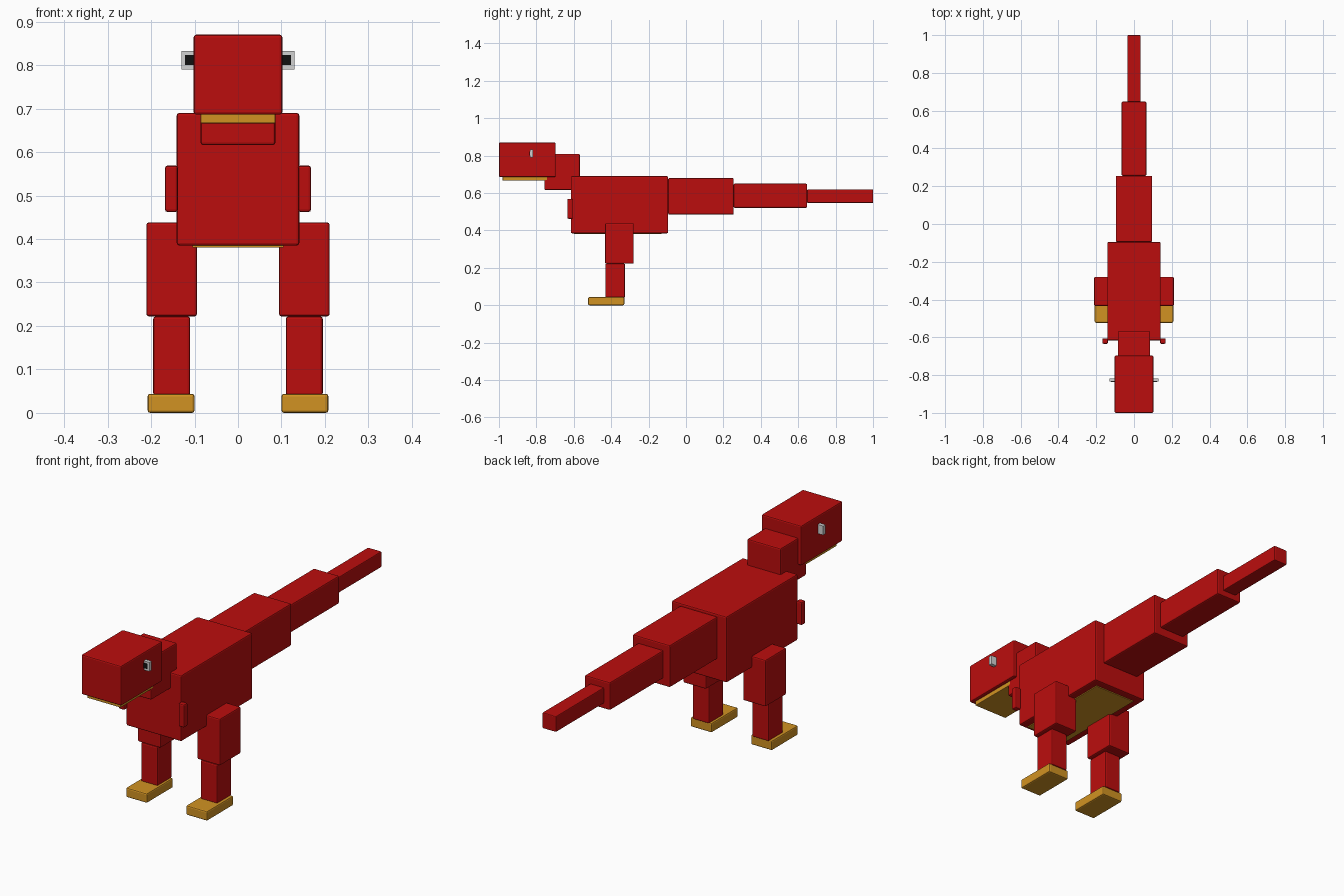
import bpy
import bmesh
from mathutils import Vector

cube = bpy.data.objects.get("Cube")
if cube:
    bpy.data.objects.remove(cube, do_unlink=True)


def material(name, rgb):
    mat = bpy.data.materials.new(name)
    mat.use_nodes = True
    color = (*rgb, 1.0)
    mat.diffuse_color = color
    mat.node_tree.nodes["Principled BSDF"].inputs["Base Color"].default_value = color
    return mat


RED = material("red hide", (0.5, 0.004, 0.004))
GOLD = material("golden yellow", (0.64, 0.29, 0.016))
WHITE = material("eye white", (0.65, 0.65, 0.65))
BLACK = material("pupil black", (0.005, 0.005, 0.005))


def box(name, mat, xs, ys, zs, bevel=0.006):
    """Softly bevelled block spanning the given ranges."""
    low, high = Vector((xs[0], ys[0], zs[0])), Vector((xs[1], ys[1], zs[1]))
    mesh = bpy.data.meshes.new(name)
    bm = bmesh.new()
    bmesh.ops.create_cube(bm, size=1)
    bmesh.ops.scale(bm, vec=high - low, verts=bm.verts)
    bmesh.ops.translate(bm, vec=(low + high) / 2, verts=bm.verts)
    if bevel:
        bmesh.ops.bevel(bm, geom=bm.edges[:], offset=bevel, segments=2,
                        profile=0.5, affect='EDGES')
    bm.to_mesh(mesh)
    bm.free()
    mesh.materials.append(mat)
    obj = bpy.data.objects.new(name, mesh)
    bpy.context.collection.objects.link(obj)
    return obj


def centred(name, mat, half, ys, zs, bevel=0.006):
    return box(name, mat, (-half, half), ys, zs, bevel)


def pair(name, mat, xs, ys, zs, bevel=0.006):
    box("left_" + name, mat, xs, ys, zs, bevel)
    box("right_" + name, mat, (-xs[1], -xs[0]), ys, zs, bevel)


# Head, jaw and neck
centred("head", RED, 0.102, (-1.0, -0.697), (0.686, 0.87))
centred("jaw", GOLD, 0.086, (-0.98, -0.74), (0.666, 0.69), 0.003)
centred("neck", RED, 0.086, (-0.757, -0.568), (0.616, 0.81))

# Torso and belly plate
centred("body", RED, 0.141, (-0.616, -0.095), (0.385, 0.69))
centred("belly", GOLD, 0.105, (-0.6, -0.13), (0.381, 0.388), 0)

# Tapering tail
centred("tail_base", RED, 0.096, (-0.095, 0.255), (0.485, 0.68))
centred("tail_middle", RED, 0.065, (0.255, 0.648), (0.521, 0.65))
centred("tail_tip", RED, 0.035, (0.648, 1.0), (0.547, 0.62), 0.004)

# Arms and legs
pair("arm", RED, (0.138, 0.168), (-0.634, -0.606), (0.462, 0.569))
pair("thigh", RED, (0.094, 0.211), (-0.433, -0.28), (0.222, 0.438))
pair("shin", RED, (0.11, 0.195), (-0.431, -0.326), (0.04, 0.222))
pair("foot", GOLD, (0.1, 0.208), (-0.523, -0.33), (0.0, 0.044))

# Eyes with forward facing pupils
pair("eye", WHITE, (0.098, 0.13), (-0.834, -0.817), (0.79, 0.832), 0)
pair("pupil", BLACK, (0.1, 0.122), (-0.837, -0.833), (0.8, 0.823), 0)
